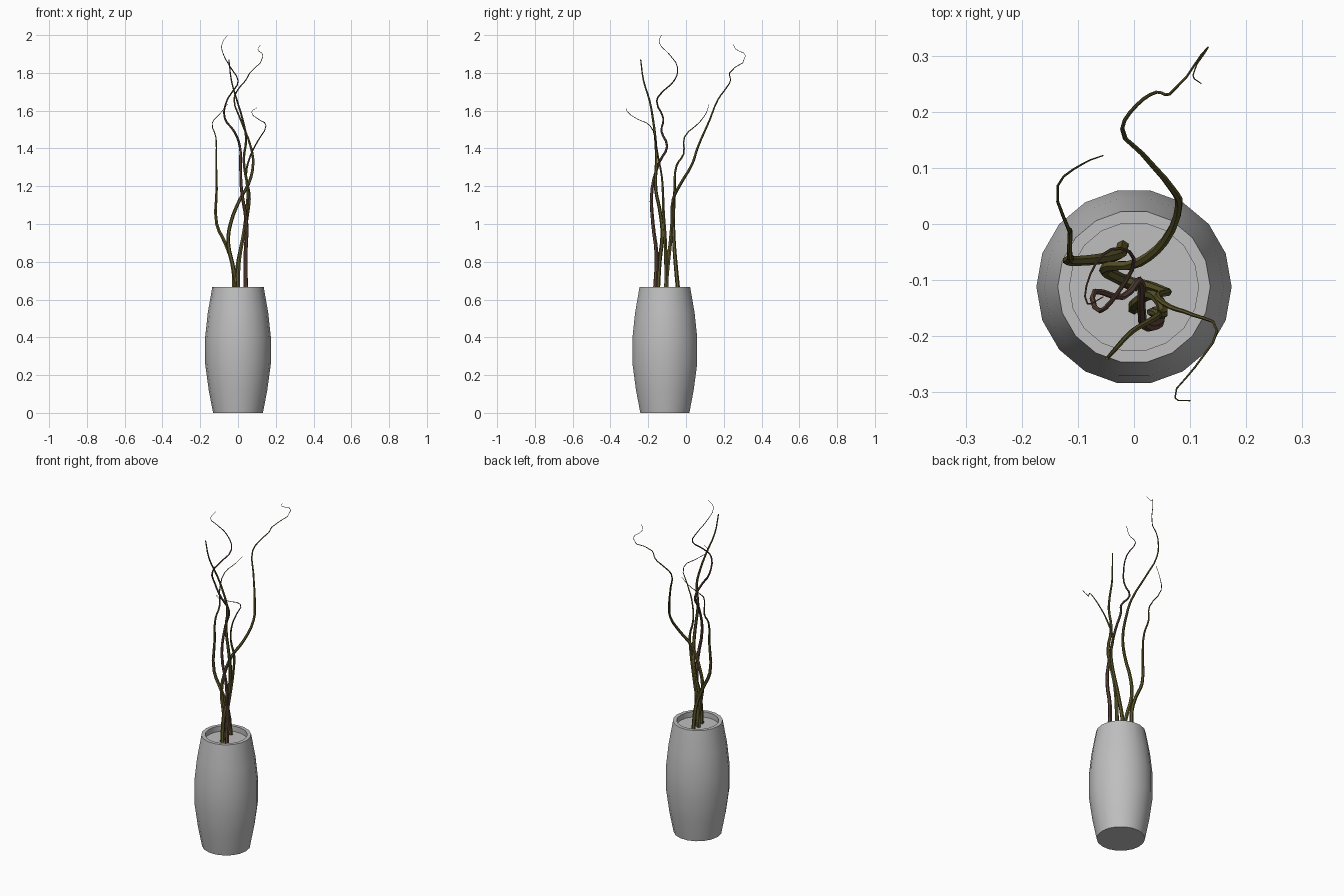
import bpy
import math

cube = bpy.data.objects.get("Cube")
if cube:
    bpy.data.objects.remove(cube, do_unlink=True)


def material(name, rgb):
    m = bpy.data.materials.new(name)
    m.use_nodes = True
    m.diffuse_color = (*rgb, 1)
    m.node_tree.nodes["Principled BSDF"].inputs["Base Color"].default_value = (*rgb, 1)
    return m


def activate(ob):
    bpy.ops.object.select_all(action="DESELECT")
    ob.select_set(True)
    bpy.context.view_layer.objects.active = ob


def lathe(name, profile, centre, sides, mat):
    """Revolve (radius, height) points and cap both ends."""
    verts, faces = [], []
    for r, z in profile:
        for i in range(sides):
            a = math.tau * i / sides
            verts.append((centre[0] + r * math.cos(a), centre[1] + r * math.sin(a), z))
    for k in range(len(profile) - 1):
        for i in range(sides):
            j = (i + 1) % sides
            a, b = k * sides, (k + 1) * sides
            faces.append((a + i, a + j, b + j, b + i))
    last = (len(profile) - 1) * sides
    faces.append(tuple(reversed(range(sides))))
    faces.append(tuple(range(last, last + sides)))
    me = bpy.data.meshes.new(name)
    me.from_pydata(verts, [], faces)
    ob = bpy.data.objects.new(name, me)
    bpy.context.collection.objects.link(ob)
    me.materials.append(mat)
    activate(ob)
    bpy.ops.object.shade_smooth_by_angle(angle=math.radians(35))
    return ob


def twig(name, path, mat, base=0.0115, tip=0.001):
    """Tapered six-sided tube along a winding path, base first."""
    cu = bpy.data.curves.new(name, "CURVE")
    cu.dimensions = "3D"
    cu.bevel_depth = 1.0
    cu.bevel_resolution = 1
    cu.resolution_u = 3
    cu.use_fill_caps = True
    sp = cu.splines.new("BEZIER")
    sp.bezier_points.add(len(path) - 1)
    low, high = path[0][2], path[-1][2]
    for p, co in zip(sp.bezier_points, path):
        t = max(0, min(1, (co[2] - low) / (high - low)))
        p.co = co
        p.radius = tip + (base - tip) * (1 - t ** 1.3)
        p.handle_left_type = p.handle_right_type = "AUTO"
    ob = bpy.data.objects.new(name, cu)
    bpy.context.collection.objects.link(ob)
    cu.materials.append(mat)
    activate(ob)
    bpy.ops.object.convert(target="MESH")
    bpy.ops.object.shade_smooth_by_angle(angle=math.radians(35))


grey = material("vase grey", (0.52, 0.52, 0.52))
olive = material("olive bark", (0.115, 0.10, 0.025))
brown = material("brown bark", (0.115, 0.06, 0.042))

# Vase with a rounded belly, a flat lip and a shallow filled mouth
lathe("vase", [(0.132, 0), (0.155, 0.12), (0.174, 0.26), (0.174, 0.40),
               (0.160, 0.53), (0.136, 0.667), (0.115, 0.667), (0.115, 0.635)],
      (0, -0.112), 18, grey)

# Back branch, reaching far behind
twig("back_branch", [(0, -.11, .63), (-.03, -.095, .79), (-.052, -.083, .9),
                     (-.04, -.075, 1.0), (.01, -.068, 1.13), (.055, -.03, 1.21),
                     (.08, .034, 1.32), (.07, .06, 1.4), (.015, .125, 1.55),
                     (-.021, .17, 1.66), (.006, .213, 1.72), (.04, .235, 1.76),
                     (.063, .231, 1.80), (.132, .315, 1.89), (.105, .265, 1.925),
                     (.12, .25, 1.95)], olive)

# Right branch, rising straight and then curling backward
twig("right_branch", [(-.02, -.04, .63), (-.03, -.055, .79), (-.066, -.063, .895),
                      (-.113, -.066, 1.0), (-.113, -.06, 1.185), (-.115, -.05, 1.31),
                      (-.114, -.013, 1.37), (-.117, -.008, 1.46), (-.136, .068, 1.535),
                      (-.09, .108, 1.59), (-.055, .122, 1.635)], olive)

# Front branch, ending in a sharp sideways hook
twig("front_branch", [(-.015, -.1, .63), (-.005, -.105, .76), (.025, -.11, .92),
                      (.055, -.12, 1.08), (.06, -.122, 1.16), (.042, -.128, 1.25),
                      (.065, -.148, 1.36), (.105, -.162, 1.44), (.148, -.19, 1.52),
                      (.108, -.256, 1.555), (.073, -.31, 1.595), (.1, -.315, 1.615)], olive)

# Middle branch, leaning forward at the top
twig("middle_branch", [(0, -.15, .63), (.005, -.14, .8), (.03, -.125, .95),
                       (.047, -.14, 1.08), (.052, -.16, 1.18), (.03, -.157, 1.34),
                       (.043, -.162, 1.45), (.024, -.175, 1.555), (-.004, -.192, 1.65),
                       (-.035, -.225, 1.76), (-.048, -.24, 1.87)], olive, tip=0.003)

# Tall brown branch with a thin wavy top
twig("tall_branch", [(.042, -.165, .63), (.04, -.156, .84), (.045, -.175, 1.0),
                     (.018, -.18, 1.185), (.013, -.14, 1.33), (.01, -.1, 1.41),
                     (-.02, -.13, 1.49), (-.07, -.12, 1.56), (-.06, -.155, 1.65),
                     (-.03, -.124, 1.70), (0, -.062, 1.76), (-.04, -.045, 1.83),
                     (-.078, -.09, 1.9), (-.083, -.142, 1.96), (-.055, -.13, 2.0)], brown)
